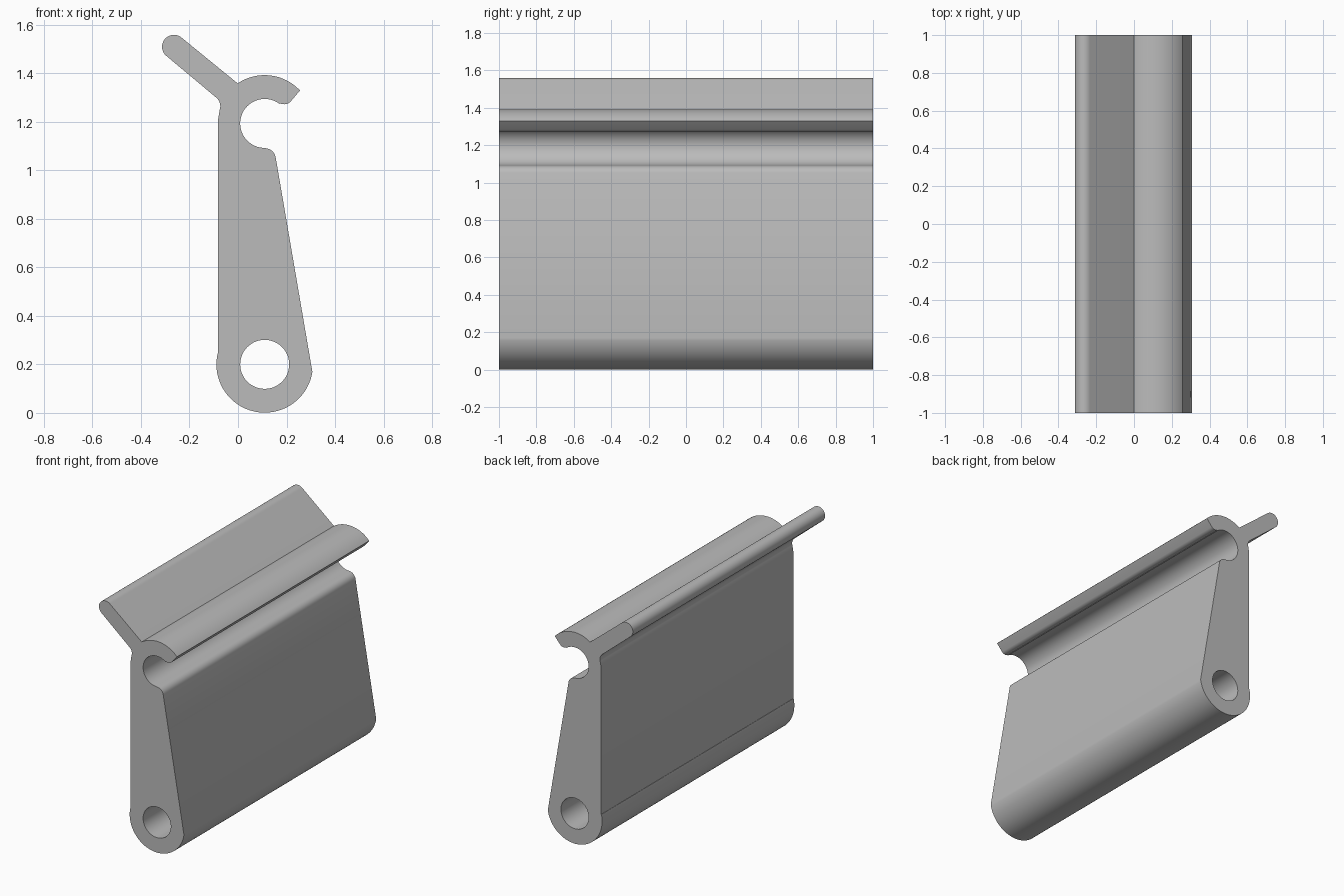
import bpy
import bmesh
from math import cos, sin, radians

cube = bpy.data.objects.get("Cube")
if cube:
    bpy.data.objects.remove(cube, do_unlink=True)

# Single grey material
grey = bpy.data.materials.new("plain_grey")
grey.use_nodes = True
colour = (0.5, 0.5, 0.5, 1)
grey.diffuse_color = colour
grey.node_tree.nodes["Principled BSDF"].inputs["Base Color"].default_value = colour


def arc(cx, cz, r, start, end, n):
    """Points on an arc in the XZ plane, angles in degrees."""
    angles = [radians(start + (end - start) * i / n) for i in range(n + 1)]
    return [(cx + r * cos(a), cz + r * sin(a)) for a in angles]


MID = 0.11       # x of both bores
LOW = 0.2        # height of the pivot bore
TOP = 1.193      # height of the open hook
HALF = 1.0       # half the extrusion length

# Outline, counter-clockwise from the lower right corner
outline = (
    arc(MID, 1.045, 0.046, 8, 85, 10)               # rounded shoulder
    + arc(MID, TOP, 0.101, -90, -308, 44)           # inside of hook
    + arc(0.19, 1.31, 0.038, 245, 315, 8)           # rounded lip
    + arc(MID, TOP, 0.199, 43, 124, 24)             # outside of hook
    + arc(-0.264, 1.509, 0.049, 50, 230, 24)        # rounded flange tip
    + arc(-0.119, 1.264, 0.046, 50, -18, 10)        # flange underside fillet
    + [(-0.082, 1.21), (-0.082, 0.245)]             # straight back
    + arc(MID, LOW, 0.199, 167, 351, 48)            # round foot
)
bore = arc(MID, LOW, 0.101, 0, 360, 48)[:-1]


def add_loop(bm, points):
    verts = [bm.verts.new((x, -HALF, z)) for x, z in points]
    return [bm.edges.new((v, verts[(i + 1) % len(verts)])) for i, v in enumerate(verts)]


# Fill the profile around the bore and extrude it along y
bm = bmesh.new()
edges = add_loop(bm, outline) + add_loop(bm, bore)
bmesh.ops.triangle_fill(bm, edges=edges, use_beauty=True, normal=(0, -1, 0))
result = bmesh.ops.extrude_face_region(bm, geom=bm.faces[:], use_keep_orig=True)
moved = [g for g in result["geom"] if isinstance(g, bmesh.types.BMVert)]
bmesh.ops.translate(bm, verts=moved, vec=(0, 2 * HALF, 0))
bmesh.ops.recalc_face_normals(bm, faces=bm.faces[:])

mesh = bpy.data.meshes.new("hooked_lever_bar")
bm.to_mesh(mesh)
bm.free()
mesh.materials.append(grey)

bar = bpy.data.objects.new("hooked_lever_bar", mesh)
bpy.context.collection.objects.link(bar)
bpy.ops.object.select_all(action="DESELECT")
bar.select_set(True)
bpy.context.view_layer.objects.active = bar
bpy.ops.object.shade_smooth_by_angle(angle=radians(25))
